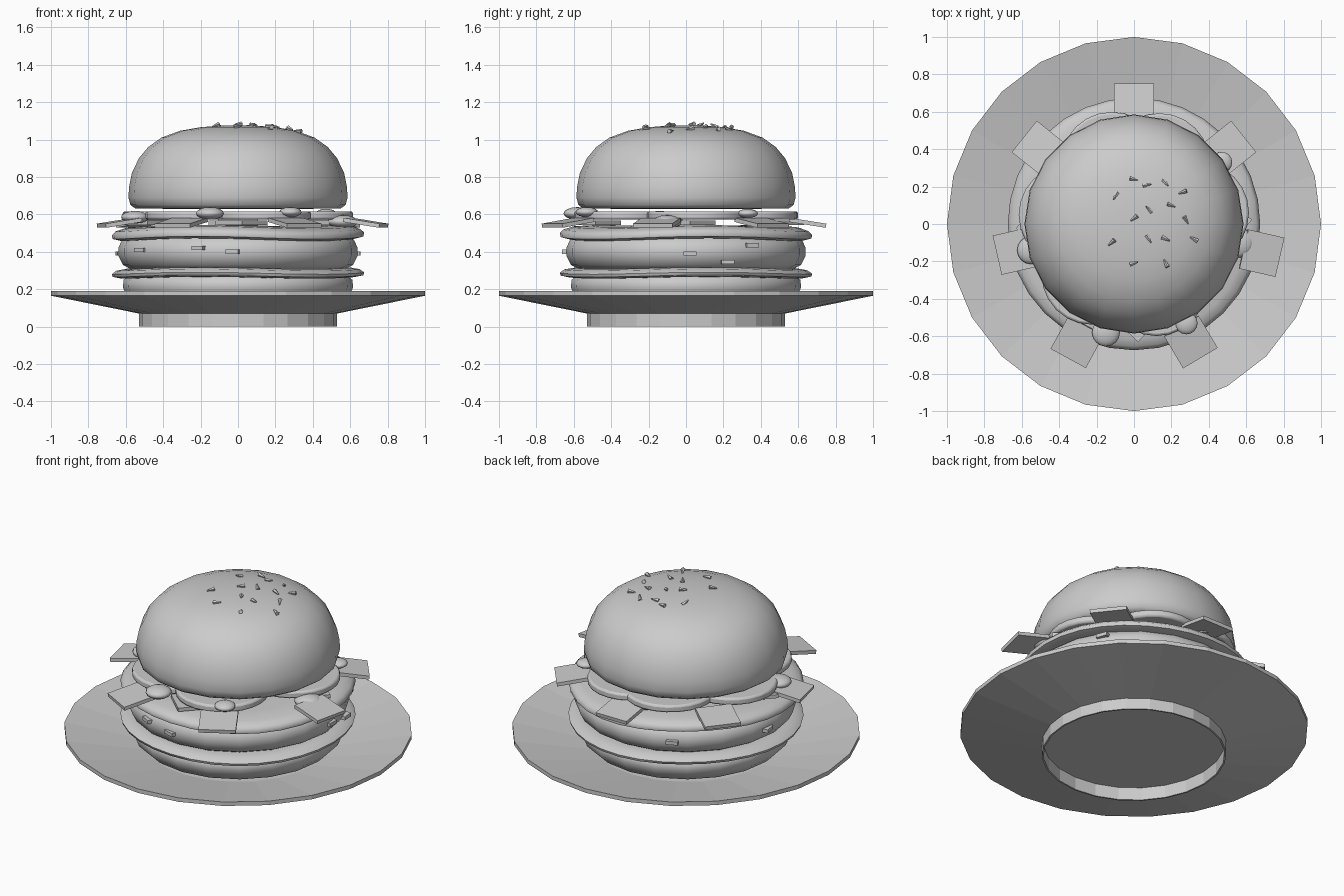
import bpy
import random
from math import sin, cos, pi, radians, hypot, atan2
from mathutils import Matrix, Vector

random.seed(4)
cube = bpy.data.objects.get("Cube")
if cube:
    bpy.data.objects.remove(cube, do_unlink=True)

grey = bpy.data.materials.new("plain grey")
grey.use_nodes = True
grey.diffuse_color = (0.6, 0.6, 0.6, 1)
grey.node_tree.nodes["Principled BSDF"].inputs["Base Color"].default_value = (0.6, 0.6, 0.6, 1)


def finish(obj, name, smooth=None):
    obj.name = name
    obj.data.materials.append(grey)
    if smooth:
        bpy.ops.object.select_all(action='DESELECT')
        obj.select_set(True)
        bpy.context.view_layer.objects.active = obj
        bpy.ops.object.shade_smooth_by_angle(angle=radians(smooth))
    return obj


def lathe(name, profile, sides, smooth=None, wave=0, lobes=3):
    """Spin (radius, z) points round z; the outer part can ripple up and down."""
    verts, faces = [], []
    for r, z in profile:
        for i in range(sides):
            a = 2 * pi * i / sides
            lift = wave * sin(lobes * a + 1) * min(1, r)
            verts.append((r * cos(a), r * sin(a), z + lift))
    for k in range(len(profile) - 1):
        for i in range(sides):
            j = (i + 1) % sides
            a, b = k * sides, (k + 1) * sides
            faces.append((a + i, a + j, b + j, b + i))
    faces.append(tuple(reversed(range(sides))))
    faces.append(tuple(range(len(verts) - sides, len(verts))))
    mesh = bpy.data.meshes.new(name)
    mesh.from_pydata(verts, [], faces)
    obj = bpy.data.objects.new(name, mesh)
    bpy.context.collection.objects.link(obj)
    return finish(obj, name, smooth)


def box(name, place, size, turn, tilt=0):
    """Slab whose local x points along turn, with its far end tipped down by tilt."""
    bpy.ops.mesh.primitive_cube_add(size=1)
    obj = bpy.context.object
    obj.matrix_world = (Matrix.Translation(place) @ Matrix.Rotation(turn, 4, 'Z')
                        @ Matrix.Rotation(tilt, 4, 'Y') @ Matrix.Diagonal((*size, 1)))
    return finish(obj, name)


# Plate: hollow foot, sloping underside, shallow dished top
lathe("plate", [(0.52, 0.08), (0.52, 0), (0.53, 0), (0.53, 0.07),
                (1, 0.165), (1, 0.19), (0.53, 0.1)], 24)

# Bottom bun, filling and top bun
lathe("bottom_bun", [(0.48, 0.1), (0.56, 0.13), (0.6, 0.17), (0.615, 0.21),
                     (0.612, 0.25), (0.57, 0.28), (0.4, 0.29)], 20, 60)
lathe("lower_cheese", [(0.5, 0.26), (0.63, 0.262), (0.67, 0.27), (0.675, 0.285),
                       (0.65, 0.303), (0.6, 0.312), (0.4, 0.312)], 32, 60, 0.008)
lathe("patty", [(0.45, 0.3), (0.57, 0.305), (0.615, 0.33), (0.64, 0.38),
                (0.64, 0.42), (0.62, 0.465), (0.56, 0.49), (0.4, 0.495)], 20, 60)
lathe("upper_cheese", [(0.5, 0.47), (0.63, 0.465), (0.67, 0.475), (0.675, 0.495),
                       (0.655, 0.515), (0.61, 0.53), (0.5, 0.537), (0.3, 0.537)], 32, 60, 0.012)
bun_profile = [(0.4, 0.63), (0.55, 0.632), (0.575, 0.65), (0.586, 0.69), (0.582, 0.75),
               (0.568, 0.82), (0.53, 0.9), (0.48, 0.96), (0.41, 1.01), (0.31, 1.047),
               (0.2, 1.066), (0.1, 1.074), (0.02, 1.076)]
lathe("top_bun", bun_profile, 20, 60)

# Tomato slices
for n, deg in enumerate((110, 67, 10, 290, 230, 172)):
    a = radians(deg)
    bpy.ops.mesh.primitive_cylinder_add(vertices=24, radius=0.27, depth=0.045,
                                        location=(0.35 * cos(a), 0.35 * sin(a), 0.594))
    slice_obj = bpy.context.object
    bevel = slice_obj.modifiers.new("rounded rim", 'BEVEL')
    bevel.width, bevel.segments = 0.012, 2
    finish(slice_obj, f"tomato_slice_{n + 1}", 50)

# Lettuce squares poking out round the middle, tips drooping
spread = 2 * pi / 7
twist = (0, 0, 0, 5, -3, 0, 0)
for n in range(7):
    a = pi / 2 - n * spread
    reach = 0.7 if n in (2, 3, 4) else 0.65
    box(f"lettuce_{n + 1}", (reach * cos(a), reach * sin(a), 0.555),
        (0.2, 0.215, 0.022), a + radians(twist[n]), radians(9))
for n, deg in enumerate((0, 90, 180, 270)):
    a = radians(deg + 2)
    box(f"inner_lettuce_{n + 1}", (0.49 * cos(a), 0.49 * sin(a), 0.555),
        (0.2, 0.2, 0.022), a + pi / 4)

# Rounded sauce drops between slices and lettuce
for n, (x, y, z, r) in enumerate(((-0.15, -0.58, 0.605, 0.075), (0.28, -0.53, 0.612, 0.06),
                                  (0.56, -0.1, 0.56, 0.08), (-0.55, -0.14, 0.585, 0.075),
                                  (0.47, 0.33, 0.605, 0.055))):
    bpy.ops.mesh.primitive_uv_sphere_add(segments=16, ring_count=8, radius=r, location=(x, y, z))
    bpy.context.object.scale.z = 0.45
    finish(bpy.context.object, f"sauce_drop_{n + 1}", 80)

# Small chunks set in the side of the patty
for n, (deg, z) in enumerate(((251, 0.42), (268, 0.4), (2, 0.39), (34, 0.435),
                              (21, 0.345), (118, 0.4), (172, 0.39), (215, 0.41))):
    a = radians(deg)
    box(f"patty_chunk_{n + 1}", (0.62 * cos(a), 0.62 * sin(a), z),
        (0.07, 0.07, 0.022), a + radians(random.uniform(-20, 20)))


def bun_height(r):
    """Height of the top bun's surface at radius r."""
    for (r1, z1), (r2, z2) in zip(bun_profile[4:], bun_profile[5:]):
        if r2 <= r <= r1:
            return z2 + (z1 - z2) * (r - r2) / (r1 - r2)
    return bun_profile[-1][1]


# Faceted sesame seeds on the crown
seeds = ((0, 0.24), (0.07, 0.21), (0.17, 0.22), (-0.1, 0.15), (0.26, 0.17),
         (0.2, 0.1), (0.08, 0.08), (0, 0.03), (0.28, 0.02), (0.32, -0.08),
         (0.17, -0.08), (0.08, -0.08), (-0.12, -0.1), (0, -0.21), (0.17, -0.21))
for n, (x, y) in enumerate(seeds):
    bpy.ops.mesh.primitive_cone_add(vertices=5, radius1=0.013, radius2=0.004, depth=0.045)
    seed = bpy.context.object
    seed.location = (x, y, bun_height(hypot(x, y)) + 0.006)
    seed.rotation_euler = (radians(random.uniform(50, 110)), 0, random.uniform(0, 2 * pi))
    finish(seed, f"sesame_seed_{n + 1}")
